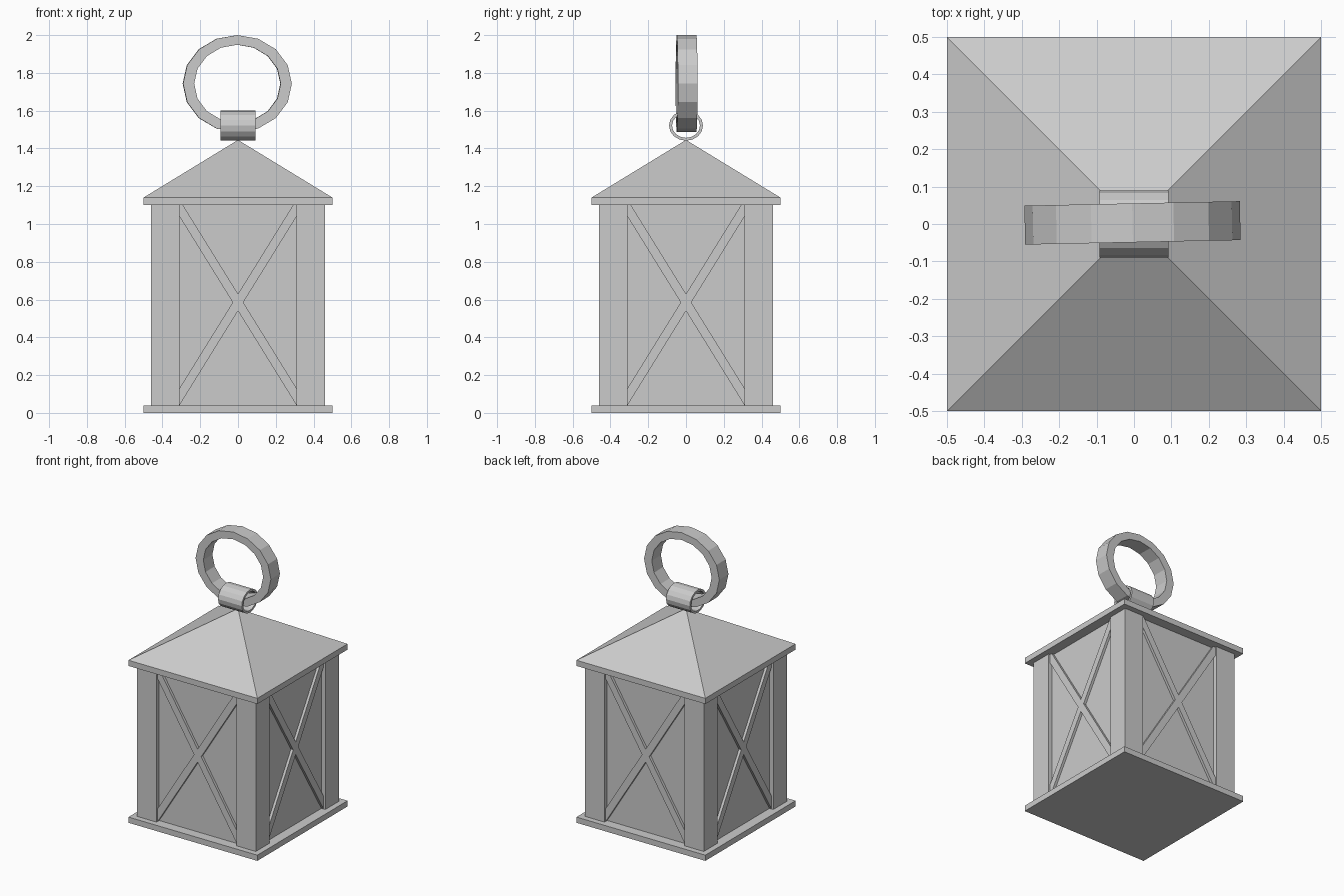
import bpy, bmesh, math
from mathutils import Matrix, Vector

if "Cube" in bpy.data.objects:
    bpy.data.objects.remove(bpy.data.objects["Cube"])


def make(name, verts, faces):
    me = bpy.data.meshes.new(name)
    me.from_pydata([tuple(v) for v in verts], [], faces)
    bm = bmesh.new()
    bm.from_mesh(me)
    bmesh.ops.recalc_face_normals(bm, faces=bm.faces)
    bm.to_mesh(me)
    bm.free()
    ob = bpy.data.objects.new(name, me)
    bpy.context.collection.objects.link(ob)
    return ob


def prism(name, profile, depth, matrix=Matrix()):
    """Extrude a list of points by the depth vector."""
    n = len(profile)
    verts = [Vector(p) for p in profile]
    verts += [v + Vector(depth) for v in verts]
    faces = [tuple(range(n)), tuple(range(n, 2 * n))]
    faces += [(i, (i + 1) % n, n + (i + 1) % n, n + i) for i in range(n)]
    return make(name, [matrix @ v for v in verts], faces)


def box(name, x0, x1, y0, y1, z0, z1):
    return prism(name, [(x0, y0, z0), (x1, y0, z0), (x1, y1, z0), (x0, y1, z0)],
                 (0, 0, z1 - z0))


def band(name, n, outer, inner, half_width, matrix):
    """Elliptical flat band around the local y axis."""
    verts, faces = [], []
    for i in range(n):
        a = math.tau * i / n
        for (rx, rz), y in ((outer, -1), (outer, 1), (inner, 1), (inner, -1)):
            verts.append(matrix @ Vector((rx * math.cos(a), y * half_width, rz * math.sin(a))))
        j = (i + 1) % n
        for k in range(4):
            m = (k + 1) % 4
            faces.append((4 * i + k, 4 * j + k, 4 * j + m, 4 * i + m))
    return make(name, verts, faces)


# Base plate and roof
box("base_plate", -.5, .5, -.5, .5, 0, .04)
roof = [(x, y, z) for z in (1.10, 1.14) for x, y in ((-.5, -.5), (.5, -.5), (.5, .5), (-.5, .5))]
roof.append((0, 0, 1.445))
make("roof", roof, [(0, 1, 2, 3)]
     + [(i, (i + 1) % 4, 4 + (i + 1) % 4, 4 + i) for i in range(4)]
     + [(4 + i, 4 + (i + 1) % 4, 8) for i in range(4)])

# Recessed glass body
box("glass_body", -.43, .43, -.43, .43, .04, 1.10)

# Corner posts
for sx in (-1, 1):
    for sy in (-1, 1):
        x, y = sx * .385, sy * .385
        box("corner_post", x - .075, x + .075, y - .075, y + .075, .04, 1.10)

# Crossed braces on each side
for k in range(4):
    turn = Matrix.Rotation(k * math.pi / 2, 4, 'Z')
    for s in (-1, 1):
        prism("cross_brace", [(-.31 * s, -.448, .04), (.31 * s, -.448, 1.04),
                              (.31 * s, -.448, 1.13), (-.31 * s, -.448, .13)],
              (0, .03, 0), turn)

# Hanger loop on the apex and the carrying ring through it
band("hanger_loop", 16, (.09, .08), (.074, .065), .092,
     Matrix.Translation((0, 0, 1.521)) @ Matrix.Rotation(math.pi / 2, 4, 'Z'))
band("carrying_ring", 16, (.288, .257), (.229, .206), .052,
     Matrix.Translation((-.004, .003, 1.743)) @ Matrix.Rotation(math.radians(1.2), 4, 'Z'))
